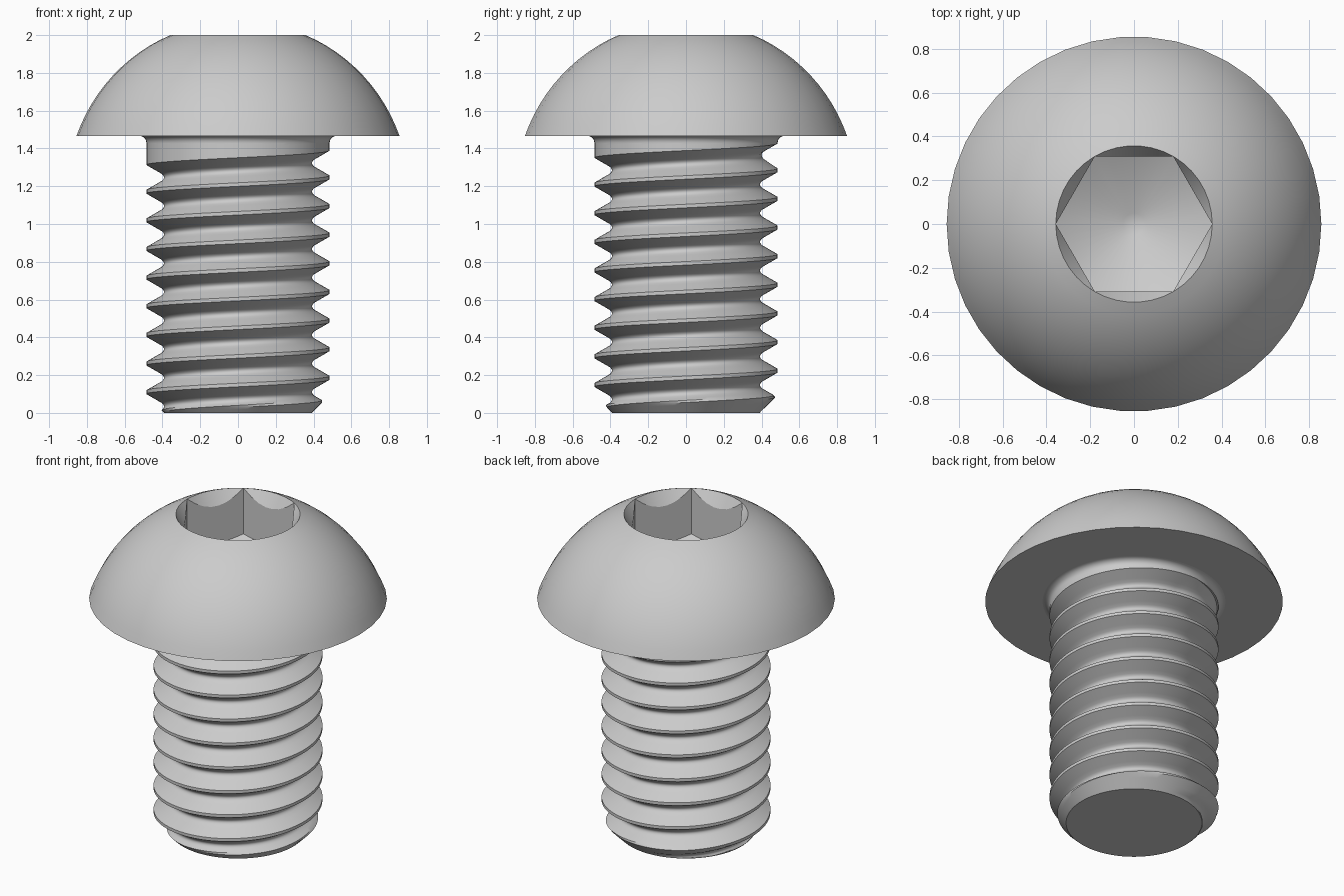
import bpy, bmesh, math
from math import pi, sin, cos, floor

if "Cube" in bpy.data.objects:
    bpy.data.objects.remove(bpy.data.objects["Cube"])

steel = bpy.data.materials.new("light_grey_steel")
steel.use_nodes = True
COLOUR = (0.6, 0.6, 0.6, 1)
steel.diffuse_color = COLOUR
steel.node_tree.nodes["Principled BSDF"].inputs["Base Color"].default_value = COLOUR


def revolve(name, rows, segments):
    """Sweep rows round z; each row maps an angle to (radius, height)."""
    bm = bmesh.new()
    grid = []
    for row in rows:
        ring = []
        for i in range(segments + 1):
            a = 2 * pi * i / segments
            r, z = row(a)
            ring.append(bm.verts.new((r * cos(a), r * sin(a), z)))
        grid.append(ring)
    for low, high in zip(grid, grid[1:]):
        for i in range(segments):
            bm.faces.new((low[i], low[i + 1], high[i + 1], high[i]))
    bmesh.ops.remove_doubles(bm, verts=bm.verts, dist=1e-5)
    bmesh.ops.recalc_face_normals(bm, faces=bm.faces)
    mesh = bpy.data.meshes.new(name)
    bm.to_mesh(mesh)
    bm.free()
    mesh.materials.append(steel)
    obj = bpy.data.objects.new(name, mesh)
    bpy.context.collection.objects.link(obj)
    bpy.ops.object.select_all(action="DESELECT")
    obj.select_set(True)
    bpy.context.view_layer.objects.active = obj
    bpy.ops.object.shade_smooth_by_angle(angle=math.radians(30))
    return obj


def ring(r, z):
    return lambda a: (r, z)


# Domed head with a countersunk hexagonal socket
TOP, UNDER, RIM, MOUTH, FLAT = 2.0, 1.467, 0.855, 0.357, 0.309
DOME_Z, DOME_R = 1.169, 0.905


def hexagon(a):
    return FLAT / cos(a % (pi / 3) - pi / 6) if abs(sin(3 * a)) > 1e-6 else MOUTH


def socket_rim(a):
    r = hexagon(a)
    return r, TOP - 1.7 * (MOUTH - r)


def socket_floor(a):
    r = hexagon(a)
    return r, 1.685 + 0.5 * (r - FLAT)


start = math.asin((UNDER - DOME_Z) / DOME_R)
end = math.asin((TOP - DOME_Z) / DOME_R)
head = [ring(0.5, UNDER), ring(RIM, UNDER)]
for i in range(1, 12):
    t = start + (end - start) * i / 12
    head.append(ring(DOME_R * cos(t), DOME_Z + DOME_R * sin(t)))
head += [ring(MOUTH, TOP), socket_rim, socket_floor,
         ring(0.05, 1.555), ring(0, 1.55)]
revolve("head", head, 42)

# Threaded shank: right-hand helix, chamfered tip, groove fading under the head
PITCH, MAJOR, ROOT, PHASE, NECK = 0.1516, 0.485, 0.392, 0.034, 1.43


def thread_radius(a, z):
    v = (z - PHASE) / PITCH - a / (2 * pi)
    k = floor(v + 1e-9)
    d = min(abs(v - k), abs(k + 1 - v))
    if d <= 0.0625:
        r = MAJOR
    elif d <= 0.366:
        r = MAJOR - 0.08 * (d - 0.0625) / 0.3035
    else:
        r = ROOT + 0.013 * ((0.5 - d) / 0.134) ** 2
    groove_z = PHASE + PITCH * (k + 0.5 + a / (2 * pi))
    fade = max(0, min(1, (1.39 - groove_z) / 0.03))
    return min(MAJOR - (MAJOR - r) * fade, 0.39 + z)


def thread_row(offset):
    def row(a):
        z = PHASE + PITCH * (offset + a / (2 * pi))
        z = max(0, min(NECK, z))
        return thread_radius(a, z), z
    return row


half = [0.0625, 0.14, 0.215, 0.29, 0.366, 0.41, 0.455]
steps = half + [0.5] + [1 - d for d in reversed(half)]
shank = [ring(0, 0)]
shank += [thread_row(turn + s) for turn in range(-2, 11) for s in steps]
for i in range(7):
    t = pi / 2 * i / 6
    shank.append(ring(MAJOR + 0.04 * (1 - cos(t)), NECK + (UNDER - NECK) * sin(t)))
shank.append(ring(0, UNDER + 0.01))
revolve("threaded_shank", shank, 96)
